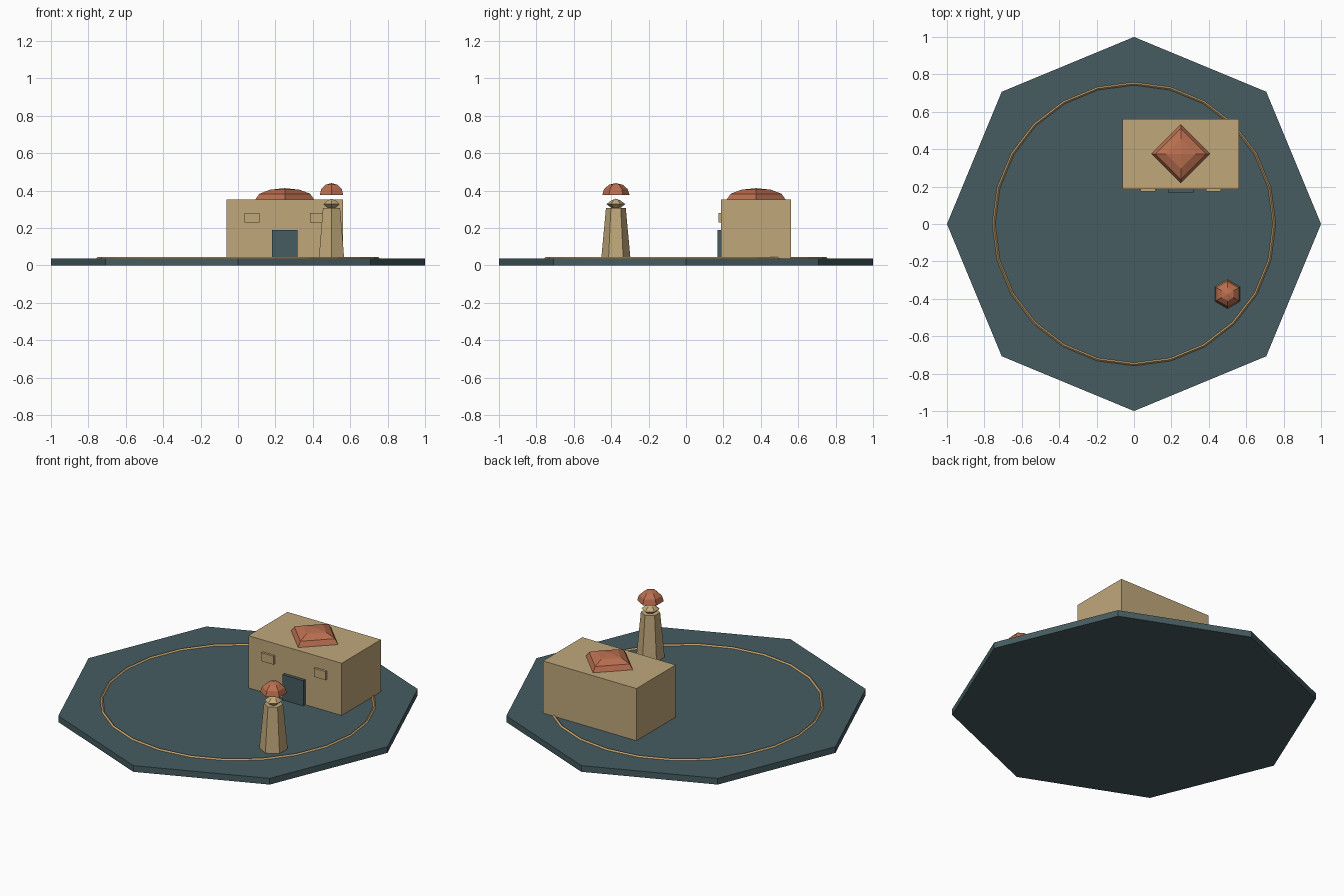
import bpy, bmesh, math

if "Cube" in bpy.data.objects:
    bpy.data.objects.remove(bpy.data.objects["Cube"])


def material(name, rgb):
    lin = [((c / 255 + 0.055) / 1.055) ** 2.4 for c in rgb]
    m = bpy.data.materials.new(name)
    m.diffuse_color = (*lin, 1)
    m.use_nodes = True
    m.node_tree.nodes["Principled BSDF"].inputs["Base Color"].default_value = m.diffuse_color
    return m


TEAL = material("dark_teal", (70, 92, 97))
SAND = material("sand", (192, 168, 123))
CLAY = material("terracotta", (186, 111, 80))
GOLD = material("ochre", (196, 160, 106))


def finish(name, bm, mat):
    bmesh.ops.recalc_face_normals(bm, faces=bm.faces)
    me = bpy.data.meshes.new(name)
    bm.to_mesh(me)
    bm.free()
    me.materials.append(mat)
    ob = bpy.data.objects.new(name, me)
    bpy.context.collection.objects.link(ob)
    return ob


def box(name, lo, hi, mat):
    bm = bmesh.new()
    bmesh.ops.create_cube(bm, size=1)
    for v in bm.verts:
        v.co = [l + (c + 0.5) * (h - l) for c, l, h in zip(v.co, lo, hi)]
    return finish(name, bm, mat)


def lathe(name, profile, sides, mat, center=(0, 0), phase=-math.pi / 2, loop=False):
    """Faceted solid of revolution from (radius, z) points."""
    bm = bmesh.new()
    rings = []
    for r, z in profile:
        if r < 1e-6:
            rings.append([bm.verts.new((*center, z))] * sides)
        else:
            rings.append([bm.verts.new((center[0] + r * math.cos(phase + math.tau * i / sides),
                                        center[1] + r * math.sin(phase + math.tau * i / sides), z))
                          for i in range(sides)])
    pairs = list(zip(rings, rings[1:]))
    if loop:
        pairs.append((rings[-1], rings[0]))
    for a, b in pairs:
        for i in range(sides):
            j = (i + 1) % sides
            bm.faces.new(list(dict.fromkeys((a[i], a[j], b[j], b[i]))))
    if not loop:
        for ring in (rings[0], rings[-1]):
            if ring[0] is not ring[1]:
                bm.faces.new(ring)
    return finish(name, bm, mat)


def dome_profile(r, h, z, steps=3):
    return [(r * math.cos(math.pi / 2 * k / steps), z + h * math.sin(math.pi / 2 * k / steps))
            for k in range(steps)] + [(0, z + h)]


G = 0.0375  # ground height

# Octagonal ground slab and thin raised ring
lathe("ground_slab", [(1, 0), (1, G)], 8, TEAL)
lathe("ground_ring", [(0.758, G), (0.75, G + 0.008), (0.742, G), (0.75, G - 0.008)],
      24, GOLD, loop=True)

# Main hall with a flattened four-sided dome
box("hall", (-0.0625, 0.1875, G), (0.5625, 0.5625, 0.353), SAND)
lathe("hall_dome", dome_profile(0.157, 0.06, 0.353), 4, CLAY, (0.25, 0.375))

# Door and the two raised window panels
box("door", (0.181, 0.168, G), (0.319, 0.20, 0.19), TEAL)
for side, s in (("left", -1), ("right", 1)):
    cx = 0.25 + s * 0.175
    box(side + "_window", (cx - 0.04, 0.174, 0.23), (cx + 0.04, 0.20, 0.281), SAND)

# Tapered tower, small lantern, and floating cap
T = (0.5, -0.375)
lathe("tower", [(0.078, G), (0.053, 0.307)], 6, SAND, T)
lathe("tower_lantern", [(0.022, 0.305), (0.05, 0.328), (0.025, 0.347), (0, 0.357)], 6, SAND, T)
lathe("tower_cap", dome_profile(0.073, 0.064, 0.376), 6, CLAY, T)
